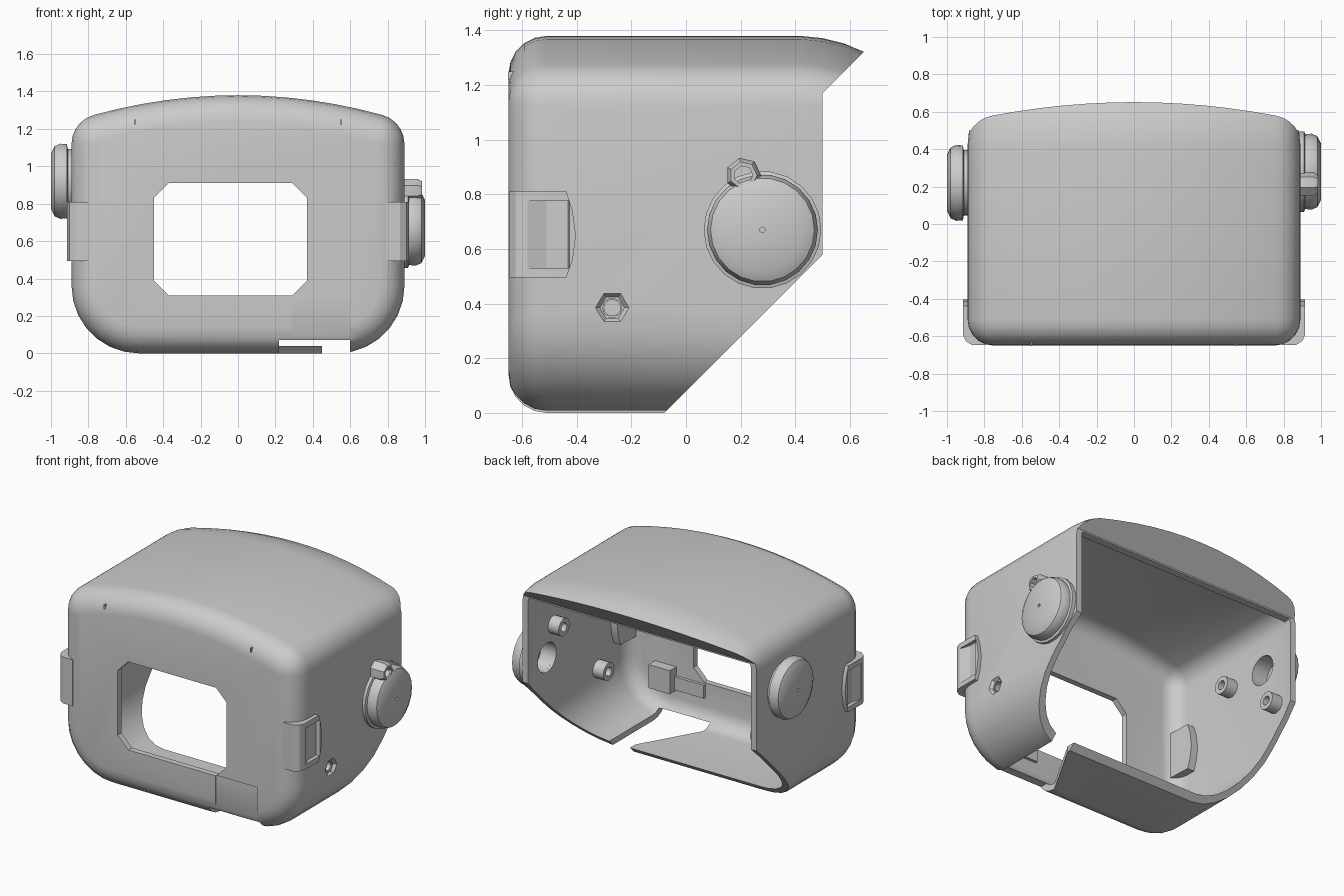
import bpy, bmesh, math

if "Cube" in bpy.data.objects:
    bpy.data.objects.remove(bpy.data.objects["Cube"])


def make(name, verts, faces):
    me = bpy.data.meshes.new(name)
    bm = bmesh.new()
    vs = [bm.verts.new(v) for v in verts]
    for f in faces:
        bm.faces.new([vs[i] for i in f])
    bmesh.ops.recalc_face_normals(bm, faces=bm.faces)
    bm.to_mesh(me)
    bm.free()
    ob = bpy.data.objects.new(name, me)
    bpy.context.collection.objects.link(ob)
    return ob


def skin(name, rings, cap=True, closed=False):
    """Join rings of equal length into a surface."""
    n, m = len(rings[0]), len(rings)
    faces = []
    for r in range(m if closed else m - 1):
        s = (r + 1) % m
        faces += [(r * n + i, r * n + (i + 1) % n, s * n + (i + 1) % n, s * n + i) for i in range(n)]
    if cap and not closed:
        faces += [tuple(range(n)), tuple(range((m - 1) * n, m * n))]
    return make(name, [p for r in rings for p in r], faces)


def prism(name, pts, axis, a, b):
    """Extrude a 2D outline along the x, y or z axis from a to b."""
    put = {'x': lambda p, h: (h, p[0], p[1]),
           'y': lambda p, h: (p[0], h, p[1]),
           'z': lambda p, h: (p[0], p[1], h)}[axis]
    return skin(name, [[put(p, h) for p in pts] for h in (a, b)])


def lathe(name, prof, y, z, sx=1, n=20, closed=False):
    """Turn (x, radius) points around an x-parallel axis."""
    return skin(name, [[(sx * x, y + r * math.cos(math.tau * i / n), z + r * math.sin(math.tau * i / n))
                        for i in range(n)] for x, r in prof], closed=closed)


def boolean(ob, cutter, op='DIFFERENCE'):
    m = ob.modifiers.new('cut', 'BOOLEAN')
    m.object, m.operation, m.solver = cutter, op, 'EXACT'
    bpy.context.view_layer.objects.active = ob
    bpy.ops.object.modifier_apply(modifier=m.name)
    bpy.data.objects.remove(cutter)


def rect(a, b, c, d):
    return [(a, c), (b, c), (b, d), (a, d)]


def section(y, d):
    """Housing outline at depth y, drawn in by d."""
    half = []
    r = max(.36 - d, .01)
    for i in range(8):
        t = math.radians(-90 + 90 * i / 7)
        half.append((.53 + r * math.cos(t), .36 + r * math.sin(t)))
    r = max(.16 - d, .01)
    for i in range(6):
        t = math.radians(75 * i / 5)
        half.append((.73 + r * math.cos(t), 1.12 + r * math.sin(t)))
    x1, z1 = half[-1]
    for i in range(1, 7):
        x = x1 * (1 - i / 6)
        half.append((x, z1 + (1.38 - d - z1) * (1 - (x / x1) ** 2)))
    left = [(-x, z) for x, z in reversed(half[:-1])]
    return [(x, y, z) for x, z in half + left]


def front_round(y, r, d):
    return [(y + r * (1 - math.cos(t)), d + r * (1 - math.sin(t)))
            for t in [math.radians(90 * i / 5) for i in range(6)]]


# Outer housing, trimmed by the side silhouette
housing = skin('housing', [section(y, d) for y, d in
               front_round(-.65, .14, 0) + [(.42, 0), (.5, .008), (.58, .028), (.66, .062), (.74, .12)]])
boolean(housing, prism('trim', [(-1, -1), (-1.08, -1), (-1.08, 2), (1.33, 2), (.5, 1.17), (.5, .58), (-.08, 0), (-1, -.92)],
                       'x', -2, 2), 'INTERSECT')

# Inner cavity, leaving a sloping lip at the back of the roof
cavity = skin('cavity', [section(y, d) for y, d in
              front_round(-.61, .11, .04) + [(.42, .04), (.5, .05), (.6, .08), (.8, .12)]])
boolean(cavity, prism('cavity_trim', [(-1, -1), (1, -1), (1, 1.16), (.45, 1.16), (.45, 1.18), (.62, 1.35), (.62, 2), (-1, 2)],
                      'x', -2, 2), 'INTERSECT')
boolean(housing, cavity)

# Front window, recessed panel and floor gap
window = [(-.45, .39), (-.37, .31), (.29, .31), (.37, .39), (.37, .83), (.29, .91), (-.37, .91), (-.45, .83)]
boolean(housing, prism('window', window, 'y', -1, -.4))
boolean(housing, prism('recess', rect(.285, .6, -.2, .315), 'y', -1, -.643))
gap = [(.22, -1), (.6, -1), (.6, .3), (.45, .3), (.45, -.1), (.22, -.5)]
boolean(housing, prism('floor_gap', gap, 'z', -1, .07))

# Wall openings behind the knobs and the bolt hole
KNOBS = [(1, .28, .67), (-1, .22, .92)]
for sx, y, z in KNOBS:
    boolean(housing, lathe('knob_hole', [(.8, .1), (.95, .1)], y, z, sx))
BOLTS = [(-.27, .385), (.21, .87)]
boolean(housing, lathe('bolt_sink', [(.872, .045), (.9, .07)], -.27, .385, 1, 6))
boolean(housing, lathe('bolt_hole', [(.8, .035), (.95, .035)], -.27, .385, 1, 10))
parts = [housing]

# Hollow side knobs
for sx, y, z in KNOBS:
    base = .215 if sx > 0 else .175
    prof = [(.87, .1), (.87, base), (.91, base), (.915, .2), (.95, .203), (.98, .19), (1, .15),
            (1, .01), (.965, .01), (.965, .1)]
    knob = lathe('knob_right' if sx > 0 else 'knob_left', prof, y, z, sx, 22, True)
    if sx > 0:
        boolean(knob, prism('knob_trim', [(-1, -1.0), (-.08, -.005), (.5, .575), (.5, 2), (-1, 2)], 'x', .5, 1.5),
                'INTERSECT')
    parts.append(knob)

# Bolt boss beside the right knob
parts.append(lathe('bolt_boss', [(.86, .035), (.86, .065), (.96, .065), (.985, .05), (.985, .035)],
                   .21, .87, 1, 7, True))

# Mounting posts inside both walls
for sx, y, z in [(1, *b) for b in BOLTS] + [(-1, .35, .62), (-1, -.08, .92)]:
    parts.append(lathe('inner_post', [(.77, .03), (.77, .06), (.865, .06), (.865, .03)], y, z, sx, 14, True))

# Strap lugs on the front corners
for sx in (1, -1):
    plan = [(.79, -.648), (.865, -.648), (.9, -.625), (.915, -.59), (.915, -.4), (.8, -.4)]
    lug = prism('lug', [(sx * x, y) for x, y in plan], 'z', .495, .81)
    side = [(-.66, .49), (-.44, .49), (-.415, .56), (-.403, .65), (-.415, .74), (-.44, .815), (-.66, .815)]
    boolean(lug, prism('lug_trim', side, 'x', -1.2, 1.2), 'INTERSECT')
    scoop = [(.93, -.58), (.912, -.58), (.865, -.435), (.93, -.425)]
    boolean(lug, prism('scoop', [(sx * x, y) for x, y in scoop], 'z', .53, .775))
    parts.append(lug)

# Latch block and strip behind the front panel
parts.append(prism('latch_block', rect(.5, .66, .2, .36), 'y', -.615, -.54))
parts.append(prism('latch_strip', rect(.28, .55, .21, .3), 'y', -.615, -.59))

# Short notches at the front of the roof
for x in (-.55, .55):
    parts.append(prism('roof_notch', rect(x - .004, x + .004, 1.22, 1.25), 'y', -.652, -.61))

for ob in parts:
    bpy.ops.object.select_all(action='DESELECT')
    ob.select_set(True)
    bpy.context.view_layer.objects.active = ob
    bpy.ops.object.shade_smooth_by_angle(angle=math.radians(30))
